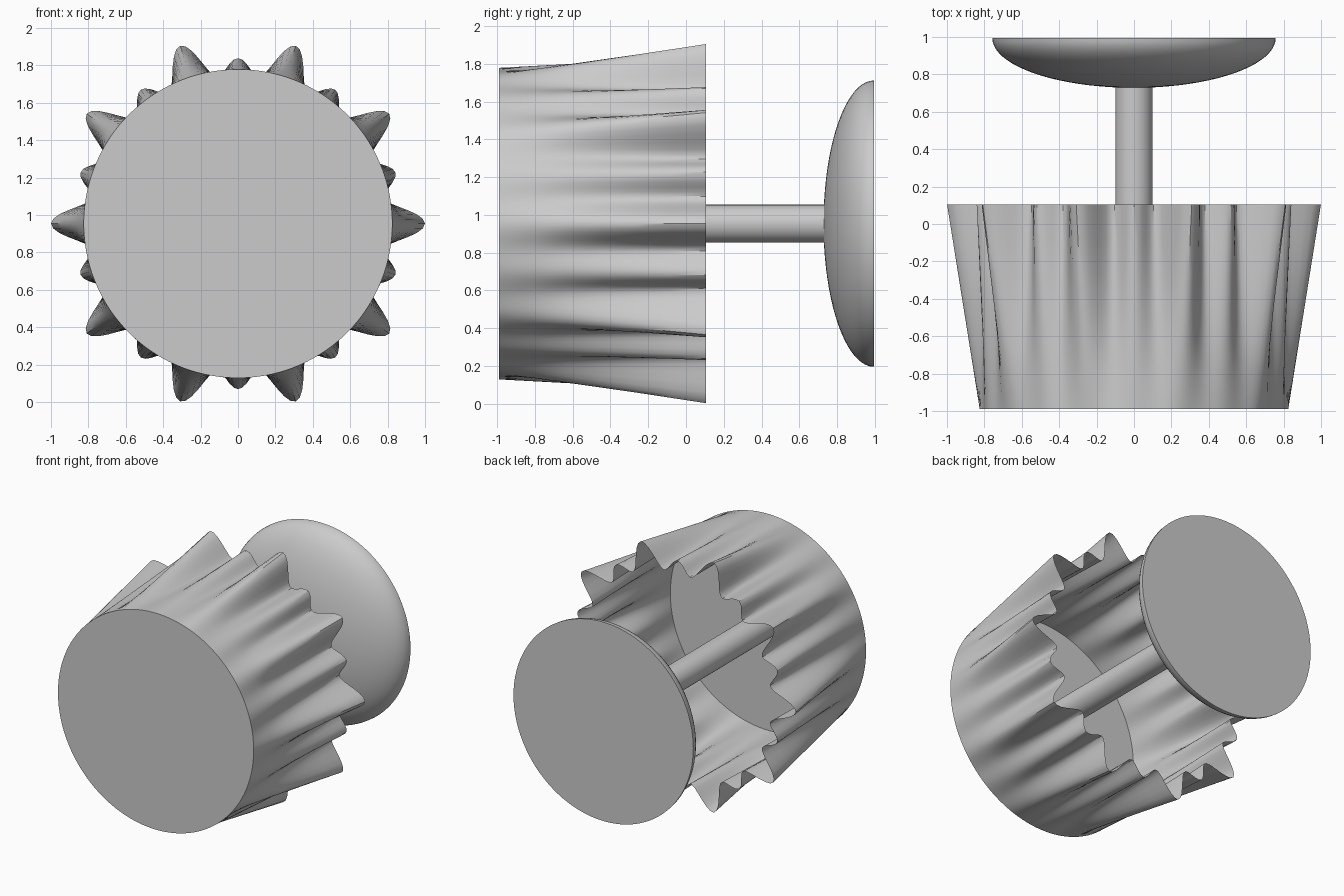
import bpy, bmesh, math

cube = bpy.data.objects.get("Cube")
if cube:
    bpy.data.objects.remove(cube, do_unlink=True)

CENTRE_Z = 0.954
FRONT, RIM, BACK = -0.99, 0.105, 0.995

grey = bpy.data.materials.new("light_grey")
grey.use_nodes = True
colour = (0.6, 0.6, 0.6, 1)
grey.diffuse_color = colour
grey.node_tree.nodes["Principled BSDF"].inputs["Base Color"].default_value = colour


def loft(name, sections, sides, cap_start=False, cap_end=False):
    """Skin rings along y; each section is (y, radius function of angle)."""
    bm = bmesh.new()
    rings = []
    for y, radius in sections:
        ring = []
        for i in range(sides):
            a = math.tau * i / sides
            r = radius(a)
            ring.append(bm.verts.new((r * math.cos(a), y, CENTRE_Z + r * math.sin(a))))
        rings.append(ring)
    for low, high in zip(rings, rings[1:]):
        for i in range(sides):
            j = (i + 1) % sides
            bm.faces.new((low[i], high[i], high[j], low[j]))
    if cap_start:
        bm.faces.new(rings[0])
    if cap_end:
        bm.faces.new(rings[-1][::-1])
    bmesh.ops.remove_doubles(bm, verts=bm.verts, dist=1e-5)
    bmesh.ops.recalc_face_normals(bm, faces=bm.faces)
    mesh = bpy.data.meshes.new(name)
    bm.to_mesh(mesh)
    bm.free()
    mesh.materials.append(grey)
    obj = bpy.data.objects.new(name, mesh)
    bpy.context.collection.objects.link(obj)
    bpy.ops.object.select_all(action="DESELECT")
    obj.select_set(True)
    bpy.context.view_layer.objects.active = obj
    bpy.ops.object.shade_smooth_by_angle(angle=math.radians(35))
    return obj


def round_section(r):
    return lambda a: r


# Fluted rim: ten tall lobes with a small lobe between each pair
def fluted(a):
    return 0.871 + 0.0575 * math.cos(10 * a) + 0.071 * math.cos(20 * a)


# Hollow shade: round closed front flaring to the open fluted rim
def flare(t):
    return lambda a: 0.825 + (fluted(a) - 0.825) * t


STEPS = 6
shade = [(FRONT + (RIM - FRONT) * k / STEPS, flare(k / STEPS)) for k in range(STEPS + 1)]
loft("shade", shade, 240, cap_start=True)

# Stem from the inside of the shade to the wall plate
loft("stem", [(FRONT + 0.005, round_section(0.1)), (0.75, round_section(0.1))],
     48, cap_start=True, cap_end=True)

# Wall plate: half ellipsoid with a flat back
DEPTH, RADIUS, ARCS = 0.267, 0.758, 20
dome = []
for k in range(1, ARCS + 1):
    t = math.pi / 2 * k / ARCS
    dome.append((BACK - DEPTH * math.cos(t), round_section(RADIUS * math.sin(t))))
loft("wall_plate", dome, 96, cap_start=True, cap_end=True)
